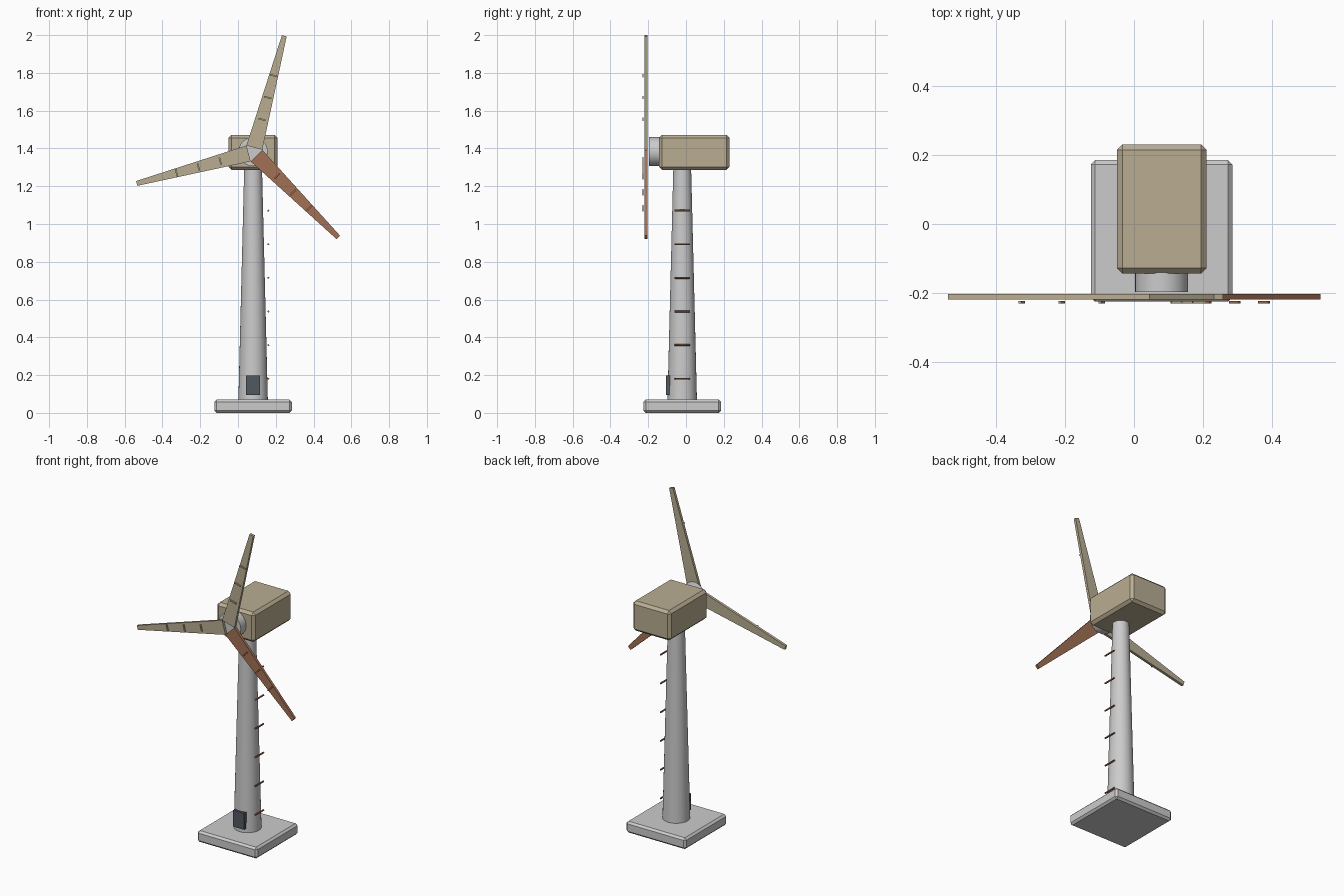
import bpy, bmesh, math
from mathutils import Matrix, Vector

if "Cube" in bpy.data.objects:
    bpy.data.objects.remove(bpy.data.objects["Cube"])

CX, CY = 0.08, -0.02            # tower axis
HUB = Vector((CX, 0, 1.38))     # rotor centre


def material(name, rgb):
    m = bpy.data.materials.new(name)
    m.diffuse_color = (*rgb, 1)
    m.use_nodes = True
    m.node_tree.nodes["Principled BSDF"].inputs["Base Color"].default_value = m.diffuse_color
    return m


TAN = material("tan", (0.49, 0.42, 0.29))
COPPER = material("copper", (0.36, 0.16, 0.09))
DARK = material("slate", (0.08, 0.10, 0.12))


def finish(name, bm, mat=None, smooth=False):
    bmesh.ops.recalc_face_normals(bm, faces=bm.faces)
    me = bpy.data.meshes.new(name)
    bm.to_mesh(me)
    bm.free()
    ob = bpy.data.objects.new(name, me)
    bpy.context.collection.objects.link(ob)
    if mat:
        me.materials.append(mat)
    if smooth:
        bpy.ops.object.select_all(action='DESELECT')
        ob.select_set(True)
        bpy.context.view_layer.objects.active = ob
        bpy.ops.object.shade_smooth_by_angle(angle=math.radians(35))
    return ob


def box(name, lo, hi, mat=None, bevel=0, turn=Matrix()):
    lo, hi = Vector(lo), Vector(hi)
    bm = bmesh.new()
    bmesh.ops.create_cube(bm, size=1)
    bmesh.ops.scale(bm, vec=hi - lo, verts=bm.verts)
    bmesh.ops.translate(bm, vec=(lo + hi) / 2, verts=bm.verts)
    if bevel:
        bmesh.ops.bevel(bm, geom=bm.edges[:], offset=bevel, segments=1, affect='EDGES')
    bm.transform(turn)
    return finish(name, bm, mat)


def cone(name, r1, r2, start, end, mat=None, sides=32):
    start, end = Vector(start), Vector(end)
    axis = end - start
    bm = bmesh.new()
    bmesh.ops.create_cone(bm, cap_ends=True, segments=sides,
                          radius1=r1, radius2=r2, depth=axis.length)
    rot = axis.to_track_quat('Z', 'Y').to_matrix().to_4x4()
    bm.transform(Matrix.Translation((start + end) / 2) @ rot)
    return finish(name, bm, mat, smooth=True)


# Foundation, tower and door
box("foundation", (-0.125, -0.225, 0), (0.285, 0.185, 0.07), bevel=0.012)
cone("tower", 0.078, 0.047, (CX, CY, 0.065), (CX, CY, 1.30))
box("door", (0.042, -0.107, 0.095), (0.117, -0.085, 0.197), DARK)

# Nacelle and hub
box("nacelle", (-0.05, -0.144, 1.287), (0.21, 0.231, 1.472), TAN, bevel=0.016)
cone("hub", 0.077, 0.077, (CX, -0.135, 1.383), (CX, -0.197, 1.383))

# Ladder rungs up the side of the tower
for i in range(6):
    z = 0.181 + 0.178 * i
    cone(f"rung_{i + 1}", 0.005, 0.005, (0.161, CY - 0.04, z), (0.161, CY + 0.04, z), COPPER, 8)

# Three tapered blades, each with three raised bands
profile = [(-0.0435, 0.025), (0.0435, 0.025), (0.013, 0.638), (-0.013, 0.638)]
for i, mat in enumerate((TAN, COPPER, TAN)):
    turn = Matrix.Translation(HUB) @ Matrix.Rotation(math.radians(15 + 120 * i), 4, 'Y')
    bm = bmesh.new()
    face = bm.faces.new([bm.verts.new((x, -0.203, z)) for x, z in profile])
    ext = bmesh.ops.extrude_face_region(bm, geom=[face])
    verts = [v for v in ext["geom"] if isinstance(v, bmesh.types.BMVert)]
    bmesh.ops.translate(bm, vec=(0, -0.016, 0), verts=verts)
    bm.transform(turn)
    finish(f"blade_{i + 1}", bm, mat)
    for j, r in enumerate((0.18, 0.30, 0.42)):
        box(f"blade_{i + 1}_band_{j + 1}", (-0.02, -0.230, r - 0.004),
            (0.02, -0.224, r + 0.004), mat, turn=turn)
